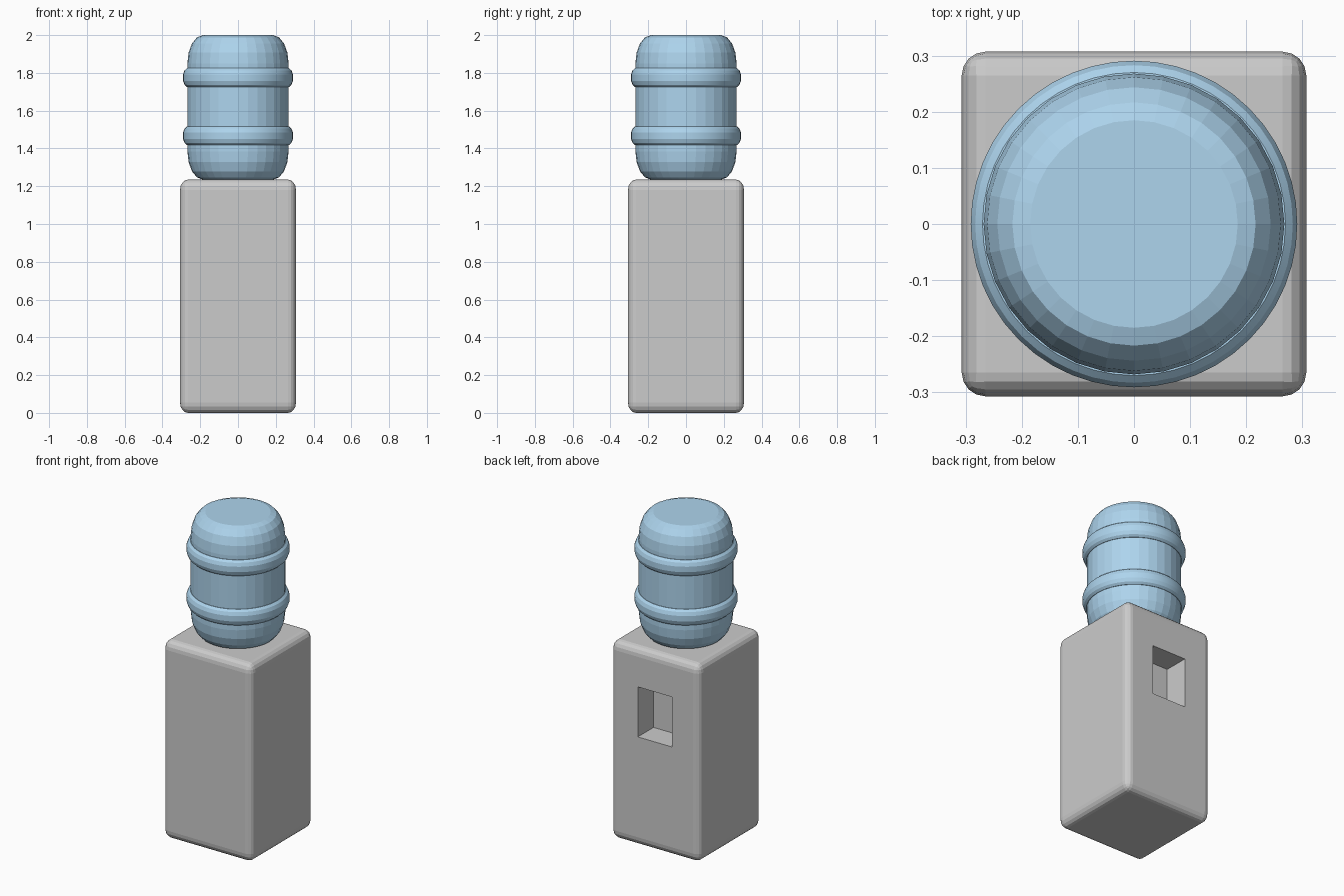
import bpy, bmesh, math

if "Cube" in bpy.data.objects:
    bpy.data.objects.remove(bpy.data.objects["Cube"])

blue = bpy.data.materials.new("bottle_blue")
blue.diffuse_color = (0.42, 0.66, 0.85, 1)
blue.use_nodes = True
blue.node_tree.nodes["Principled BSDF"].inputs["Base Color"].default_value = blue.diffuse_color


def box(name, size, loc):
    bm = bmesh.new()
    bmesh.ops.create_cube(bm, size=1)
    bmesh.ops.scale(bm, vec=size, verts=bm.verts)
    me = bpy.data.meshes.new(name)
    bm.to_mesh(me)
    bm.free()
    ob = bpy.data.objects.new(name, me)
    ob.location = loc
    bpy.context.collection.objects.link(ob)
    return ob


def lathe(name, profile, z, sides, closed=False):
    """Spin (radius, height) points around z; open profiles get end caps."""
    bm = bmesh.new()
    rings = [[bm.verts.new((r * math.cos(2 * math.pi * i / sides),
                            r * math.sin(2 * math.pi * i / sides), h))
              for i in range(sides)] for r, h in profile]
    pairs = list(zip(rings, rings[1:]))
    if closed:
        pairs.append((rings[-1], rings[0]))
    else:
        bm.faces.new(rings[0][::-1])
        bm.faces.new(rings[-1])
    for a, b in pairs:
        for i in range(sides):
            j = (i + 1) % sides
            bm.faces.new((a[i], a[j], b[j], b[i]))
    bmesh.ops.recalc_face_normals(bm, faces=bm.faces)
    me = bpy.data.meshes.new(name)
    bm.to_mesh(me)
    bm.free()
    me.materials.append(blue)
    ob = bpy.data.objects.new(name, me)
    ob.location.z = z
    bpy.context.collection.objects.link(ob)
    return ob


# Cabinet: rounded box, rounding stretched a little vertically
H, STRETCH = 1.235, 1.3
cabinet = box("cabinet", (0.614, 0.614, H / STRETCH), (0, 0, H / 2))
cabinet.scale.z = STRETCH
bevel = cabinet.modifiers.new("round_edges", 'BEVEL')
bevel.width = 0.042
bevel.segments = 4

# Dispensing recess cut into the back face
cutter = box("recess_cutter", (0.235, 0.31, 0.312), (0, 0.307, 0.837))
cutter.hide_render = True
cutter.hide_set(True)
cut = cabinet.modifiers.new("recess", 'BOOLEAN')
cut.operation = 'DIFFERENCE'
cut.solver = 'EXACT'
cut.object = cutter
bpy.context.view_layer.objects.active = cabinet
cabinet.select_set(True)
for m in ("round_edges", "recess"):
    bpy.ops.object.modifier_apply(modifier=m)
bpy.data.objects.remove(cutter)

# Bottle: faceted cylinder with elliptical shoulders top and bottom
R, HALF, RX, RZ, N = 0.268, 0.3825, 0.083, 0.15, 4
upper = [(R - RX + RX * math.cos(a), HALF - RZ + RZ * math.sin(a))
         for a in (math.pi / 2 * i / N for i in range(N + 1))]
lower = [(r, -h) for r, h in reversed(upper)]
lathe("bottle", lower + upper, 1.6175, 32)

# Two raised hoops around the bottle
half = [(0.291, 0.017), (0.283, 0.038), (0.27, 0.05), (0.255, 0.05)]
hoop = [(r, -h) for r, h in reversed(half)] + half
for name, z in (("lower_hoop", 1.467), ("upper_hoop", 1.775)):
    ob = lathe(name, hoop, z, 48, closed=True)
    bpy.ops.object.select_all(action='DESELECT')
    ob.select_set(True)
    bpy.context.view_layer.objects.active = ob
    bpy.ops.object.shade_smooth_by_angle(angle=math.radians(20))
